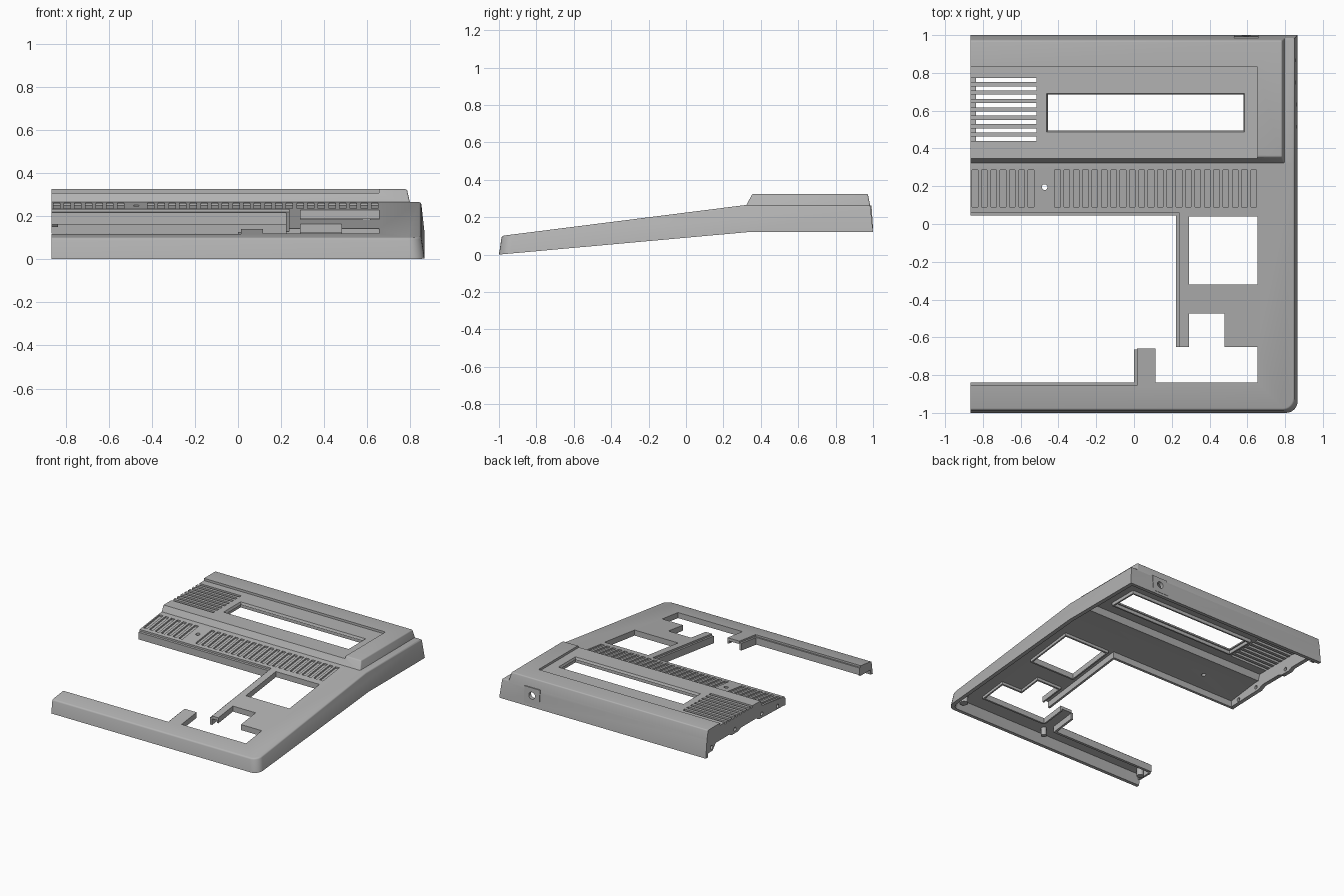
import bpy, bmesh
from math import radians, pi
from mathutils import Matrix, Vector

cube = bpy.data.objects.get("Cube")
if cube:
    bpy.data.objects.remove(cube, do_unlink=True)

plastic = bpy.data.materials.new("warm grey plastic")
plastic.use_nodes = True
GREY = (0.45, 0.45, 0.45, 1)
plastic.diffuse_color = GREY
plastic.node_tree.nodes["Principled BSDF"].inputs["Base Color"].default_value = GREY

LEFT, RIGHT = -0.866, 0.866   # open end and outer side wall
parts = []


def deck(y):
    """Height of the casing top at depth y."""
    return min(0.265, 0.10 + (y + 0.985) * 0.165 / 1.305)


def loft(bm, lower, upper):
    """Closed solid between two matching loops."""
    a = [bm.verts.new(p) for p in lower]
    b = [bm.verts.new(p) for p in upper]
    bm.faces.new(a)
    bm.faces.new(b)
    for i in range(len(a)):
        j = (i + 1) % len(a)
        bm.faces.new((a[i], a[j], b[j], b[i]))


def side_prism(bm, profile, x0, x1, taper=0.0, top=()):
    """Extrude a (y, z) profile along x; chosen points lean inward at x1."""
    loft(bm, [(x0, y, z) for y, z in profile],
         [(x1 - (taper if i in top else 0), y, z) for i, (y, z) in enumerate(profile)])


def box(bm, x0, x1, y0, y1, z0, z1):
    side_prism(bm, [(y0, z0), (y0, z1), (y1, z1), (y1, z0)], x0, x1)


def slab(bm, x0, x1, y0, y1, high, low):
    """Box that follows the slope of the deck."""
    side_prism(bm, [(y0, deck(y0) + low), (y0, deck(y0) + high),
                    (y1, deck(y1) + high), (y1, deck(y1) + low)], x0, x1)


def rod(bm, centre, radius, length, axis):
    spin = {"X": Matrix.Rotation(pi / 2, 4, "Y"), "Y": Matrix.Rotation(pi / 2, 4, "X"),
            "Z": Matrix.Identity(4)}[axis]
    bmesh.ops.create_cone(bm, cap_ends=True, segments=24, radius1=radius, radius2=radius,
                          depth=length, matrix=Matrix.Translation(centre) @ spin)


def round_edges(bm, rule, size, segments):
    edges = [e for e in bm.edges if rule(e, (e.verts[0].co + e.verts[1].co) / 2)]
    bmesh.ops.bevel(bm, geom=edges, offset=size, segments=segments, profile=0.5,
                    affect="EDGES", clamp_overlap=True)


def finish(name, bm, keep=True):
    bmesh.ops.recalc_face_normals(bm, faces=bm.faces)
    mesh = bpy.data.meshes.new(name)
    bm.to_mesh(mesh)
    bm.free()
    obj = bpy.data.objects.new(name, mesh)
    bpy.context.collection.objects.link(obj)
    mesh.materials.append(plastic)
    if keep:
        parts.append(obj)
    else:
        obj.hide_render = True
    return obj


def cut(obj, *cutters):
    for c in cutters:
        mod = obj.modifiers.new("cut", "BOOLEAN")
        mod.operation, mod.solver, mod.object = "DIFFERENCE", "EXACT", c
    bpy.context.view_layer.update()
    graph = bpy.context.evaluated_depsgraph_get()
    mesh = bpy.data.meshes.new_from_object(obj.evaluated_get(graph))
    obj.modifiers.clear()
    obj.data = mesh


def corner(e, m):
    return m.x > 0.8 and m.y < -0.95 and abs(e.verts[0].co.z - e.verts[1].co.z) > 0.08


def rim(e, m):
    return (m.z > deck(m.y) - 0.01 and m.x > LEFT + 0.001
            and e.calc_face_angle(0) > 0.5)


# Casing: wedge with drafted walls and a rounded front corner
bm = bmesh.new()
side_prism(bm, [(-1, 0), (-0.985, 0.10), (0.32, 0.265), (0.985, 0.265), (1, 0.12), (0.33, 0.12)],
           LEFT, RIGHT, 0.016, (1, 2, 3))
bmesh.ops.recalc_face_normals(bm, faces=bm.faces)
round_edges(bm, corner, 0.06, 6)
round_edges(bm, rim, 0.01, 3)
casing = finish("casing", bm)

# Hollow inside of the casing
bm = bmesh.new()
side_prism(bm, [(-0.985, -0.05), (-0.965, 0.08), (0.32, 0.245), (0.965, 0.245), (0.985, -0.05)],
           -1, 0.842, 0.012, (1, 2, 3))
bmesh.ops.recalc_face_normals(bm, faces=bm.faces)
round_edges(bm, corner, 0.045, 5)
casing_hollow = finish("casing_hollow", bm, False)

# Key openings: one stepped outline and one rectangle
outline = [(-1, -0.855), (0.015, -0.855), (0.015, -0.66), (0.115, -0.66), (0.115, -0.84),
           (0.655, -0.84), (0.655, -0.65), (0.48, -0.65), (0.48, -0.475), (0.29, -0.475),
           (0.29, -0.65), (0.237, -0.65), (0.237, 0.06), (-1, 0.06)]
bm = bmesh.new()
loft(bm, [(x, y, -0.1) for x, y in outline], [(x, y, 0.5) for x, y in outline])
box(bm, 0.29, 0.655, -0.32, 0.04, -0.1, 0.5)
openings = finish("openings", bm, False)

# Shallow grooves across the deck, with a pin hole and the socket hole
bm = bmesh.new()
PITCH = 0.0495
for x in [-0.42 + i * PITCH for i in range(22)] + [-0.56 - i * PITCH for i in range(7)]:
    slab(bm, x, x + 0.03, 0.09, 0.285, 0.03, -0.012)
rod(bm, (-0.473, 0.195, 0.25), 0.015, 0.2, "Z")
rod(bm, (0.595, 0.98, 0.205), 0.026, 0.1, "Y")
grooves = finish("grooves", bm, False)

# Raised rear housing and its hollow
bm = bmesh.new()
side_prism(bm, [(0.318, 0.255), (0.355, 0.325), (0.972, 0.325), (0.986, 0.255)],
           LEFT, 0.80, 0.016, (1, 2))
bmesh.ops.recalc_face_normals(bm, faces=bm.faces)
round_edges(bm, lambda e, m: m.z > 0.27 and m.x > LEFT + 0.001, 0.008, 3)
housing = finish("rear_housing", bm)

bm = bmesh.new()
side_prism(bm, [(0.338, 0.2), (0.372, 0.29), (0.955, 0.29), (0.962, 0.2)], -1, 0.77)
housing_hollow = finish("housing_hollow", bm, False)

# Sunken panel on the housing
bm = bmesh.new()
box(bm, -1, 0.655, 0.2, 0.83, 0.308, 0.4)
panel_step = finish("panel_step", bm, False)

# Display window with sloping sides, and ventilation slits
bm = bmesh.new()


def rect(x0, x1, y0, y1, z):
    return [(x0, y0, z), (x1, y0, z), (x1, y1, z), (x0, y1, z)]


loft(bm, rect(-0.445, 0.573, 0.503, 0.677, 0.27), rect(-0.463, 0.587, 0.486, 0.692, 0.31))
for i in range(8):
    y = 0.44 + i * 0.0445
    box(bm, -1, -0.515, y, y + 0.022, 0.27, 0.35)
window = finish("window", bm, False)

cut(casing, casing_hollow, housing_hollow, openings, grooves)
cut(housing, housing_hollow, panel_step, window)

# Socket plate on the back wall
bm = bmesh.new()
side_prism(bm, [(0.98, 0.14), (1.0, 0.14), (0.992, 0.262), (0.975, 0.262)], 0.53, 0.66)
plate = finish("socket_plate", bm)
cut(plate, grooves)

# Stepped ledges that hang around the main key opening
bm = bmesh.new()
for x0, x1, y0, y1 in [(LEFT, 0.237, 0.045, 0.062), (0.222, 0.239, -0.65, 0.05),
                       (LEFT, 0.015, -0.857, -0.84), (0.0, 0.017, -0.857, -0.665)]:
    slab(bm, x0, x1, y0, y1, -0.014, -0.068)
finish("key_opening_ledges", bm)

# Thin ribs below the other openings
bm = bmesh.new()
T = 0.012
for x0, x1, y0, y1 in [(0.29 - T, 0.29, -0.32, 0.04), (0.655, 0.655 + T, -0.32, 0.04),
                       (0.278, 0.667, 0.04, 0.04 + T), (0.278, 0.667, -0.32 - T, -0.32),
                       (0.655, 0.655 + T, -0.84, -0.65), (0.115, 0.667, -0.84 - T, -0.84),
                       (0.48, 0.667, -0.65, -0.65 + T), (0.48, 0.48 + T, -0.65, -0.475),
                       (0.278, 0.492, -0.475, -0.475 + T), (0.29 - T, 0.29, -0.65, -0.475),
                       (0.115 - T, 0.115, -0.84, -0.66)]:
    slab(bm, x0, x1, y0, y1, -0.01, -0.042)
finish("opening_ribs", bm)

# Skirt around the display window
bm = bmesh.new()
for x0, x1, y0, y1 in [(-0.475, 0.599, 0.474, 0.486), (-0.475, 0.599, 0.692, 0.704),
                       (-0.475, -0.463, 0.486, 0.692), (0.587, 0.599, 0.486, 0.692)]:
    box(bm, x0, x1, y0, y1, 0.265, 0.295)
finish("window_skirt", bm)

# Joining flange on the open end, with screw holes
bm = bmesh.new()
side_prism(bm, [(0.975, 0.15), (0.92, 0.15), (0.88, 0.195), (0.72, 0.195), (0.69, 0.18),
                (0.61, 0.18), (0.58, 0.195), (0.40, 0.195), (0.36, 0.175), (0.05, 0.165),
                (0.05, 0.215), (0.33, 0.25), (0.365, 0.295), (0.96, 0.295)],
           LEFT, LEFT + 0.03)
flange = finish("joining_flange", bm)
bm = bmesh.new()
for y, z in [(0.93, 0.18), (0.65, 0.21), (0.33, 0.205), (0.14, 0.19)]:
    rod(bm, (LEFT, y, z), 0.014, 0.2, "X")
flange_holes = finish("flange_holes", bm, False)
cut(flange, flange_holes)

# Bracket and screw posts inside the front strip and corners
bm = bmesh.new()
box(bm, LEFT, LEFT + 0.016, -0.975, -0.85, 0.04, 0.095)
finish("front_bracket", bm)
bm = bmesh.new()
for x, y, r in [(-0.82, -0.91, 0.025), (0.78, -0.92, 0.03), (0.06, -0.91, 0.02)]:
    rod(bm, (x, y, deck(y) - 0.045), r, 0.07, "Z")
finish("screw_posts", bm)

# Remove the cutters and shade the parts
for helper in (casing_hollow, openings, grooves, housing_hollow, panel_step, window, flange_holes):
    bpy.data.objects.remove(helper, do_unlink=True)
bpy.ops.object.select_all(action="DESELECT")
for obj in parts:
    obj.select_set(True)
bpy.context.view_layer.objects.active = casing
bpy.ops.object.shade_smooth_by_angle(angle=radians(30))
